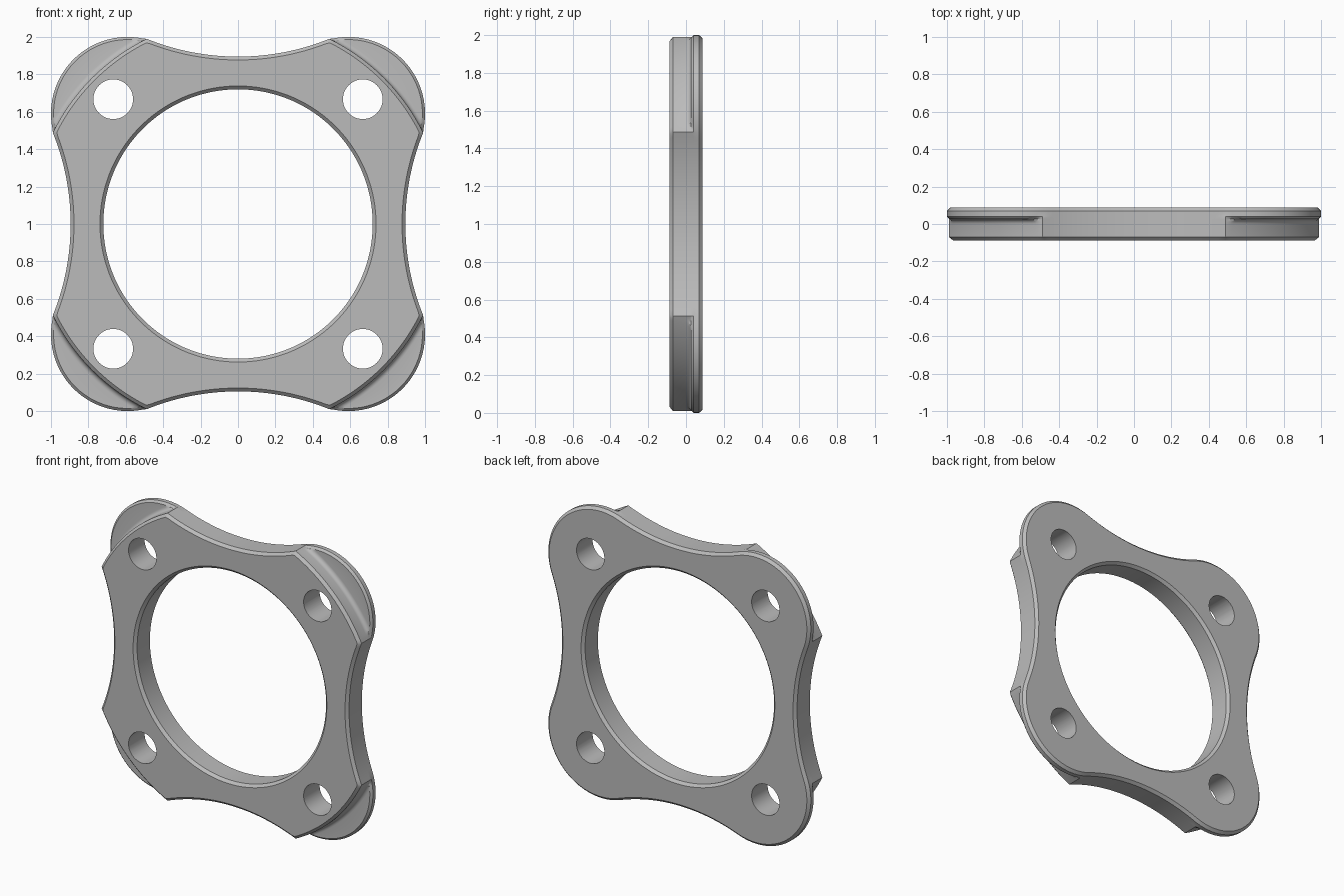
import bpy, bmesh
from math import sin, cos, tan, atan2, hypot, sqrt, pi, radians
from mathutils import Matrix

if "Cube" in bpy.data.objects:
    bpy.data.objects.remove(bpy.data.objects["Cube"])

# Main dimensions
HALF = 0.0875          # half thickness
CH = 0.018             # chamfer
CORNER, LOBE = 0.59, 0.41      # lobe centre offset and radius
D, R = 2.195, 1.30     # concave side arc: centre distance and radius
CAP = 1.104            # radius of the raised front layer
BORE = 0.72
TIP = atan2(0.488, 0.99)


def concave(phi, d):
    """Polar radius of the hollow side arc, phi measured from the nearest axis."""
    inside = (R + d) ** 2 - (D * sin(phi)) ** 2
    return D * cos(phi) - sqrt(inside) if inside > 0 else 9


def lobed(phi, d=0):
    """Rounded four-lobed outline, inset by d."""
    k = (LOBE - d) / hypot(CORNER, D - CORNER)
    tangent = atan2(CORNER - k * CORNER, CORNER + k * (D - CORNER))
    if phi < tangent:
        return concave(phi, d)
    e, psi = CORNER * sqrt(2), pi / 4 - phi
    return e * cos(psi) + sqrt((LOBE - d) ** 2 - (e * sin(psi)) ** 2)


def front(phi, d=0):
    """Raised front layer: hollow sides cut off by a large circle."""
    return min(concave(phi, d), CAP - d)


def flange(phi, d=0):
    return max(front(phi), lobed(phi, d))


def fillet(f):
    return lambda p: max(front(p), min(lobed(p, 0.014), CAP + f))


# Cross-section as (depth, radius function), front to back then through the bore
rings = [(-HALF, lambda p: front(p, CH)), (CH - HALF, front)]
F = 0.028
for i in range(6):
    a = i / 5 * pi / 2
    rings.append((F * sin(a) - 0.002, fillet(F * (1 - cos(a)))))
rings += [
    (0.026, lambda p: flange(p, 0.014)),
    (0.04, flange),
    (0.046, lobed),
    (HALF - CH, lobed),
    (HALF, lambda p: lobed(p, CH)),
    (HALF, lambda p: BORE + CH),
    (HALF - CH, lambda p: BORE),
    (CH - HALF, lambda p: BORE),
    (-HALF, lambda p: BORE + CH),
]

# Angles for one octant, mirrored and repeated around the plate
octant = [TIP * i / 24 for i in range(24)]
octant += [TIP + (pi / 4 - TIP) * i / 24 for i in range(25)]
quarter = [(p, p) for p in octant] + [(pi / 2 - p, p) for p in octant[-2:0:-1]]
angles = [(q * pi / 2 + t, p) for q in range(4) for t, p in quarter]

bm = bmesh.new()
loops = []
for y, radius in rings:
    loops.append([bm.verts.new((radius(p) * sin(t), y, 1 + radius(p) * cos(t)))
                  for t, p in angles])
n = len(angles)
for a, b in zip(loops, loops[1:] + loops[:1]):
    for i in range(n):
        j = (i + 1) % n
        bm.faces.new((a[i], a[j], b[j], b[i]))
bmesh.ops.remove_doubles(bm, verts=bm.verts, dist=0.00002)
bmesh.ops.recalc_face_normals(bm, faces=bm.faces)
mesh = bpy.data.meshes.new("flange_plate")
bm.to_mesh(mesh)
bm.free()
plate = bpy.data.objects.new("flange_plate", mesh)
bpy.context.collection.objects.link(plate)

# Four bolt holes
bm = bmesh.new()
for sx in (-1, 1):
    for sz in (-1, 1):
        place = Matrix.Translation((sx * 0.667, 0, 1 + sz * 0.667))
        bmesh.ops.create_cone(bm, cap_ends=True, segments=64, radius1=0.106, radius2=0.106,
                              depth=0.5, matrix=place @ Matrix.Rotation(pi / 2, 4, "X"))
cut_mesh = bpy.data.meshes.new("bolt_hole_cutter")
bm.to_mesh(cut_mesh)
bm.free()
cutter = bpy.data.objects.new("bolt_hole_cutter", cut_mesh)
cutter.hide_render = True
bpy.context.collection.objects.link(cutter)

cut = plate.modifiers.new("bolt_holes", "BOOLEAN")
cut.operation = "DIFFERENCE"
cut.solver = "EXACT"
cut.object = cutter
bpy.ops.object.select_all(action="DESELECT")
plate.select_set(True)
bpy.context.view_layer.objects.active = plate
bpy.ops.object.modifier_apply(modifier=cut.name)
bpy.data.objects.remove(cutter)

# Grey metal
grey = bpy.data.materials.new("grey_metal")
grey.use_nodes = True
colour = (0.5, 0.5, 0.5, 1)
grey.diffuse_color = colour
grey.node_tree.nodes["Principled BSDF"].inputs["Base Color"].default_value = colour
plate.data.materials.clear()
plate.data.materials.append(grey)
bpy.ops.object.shade_smooth_by_angle(angle=radians(25))
